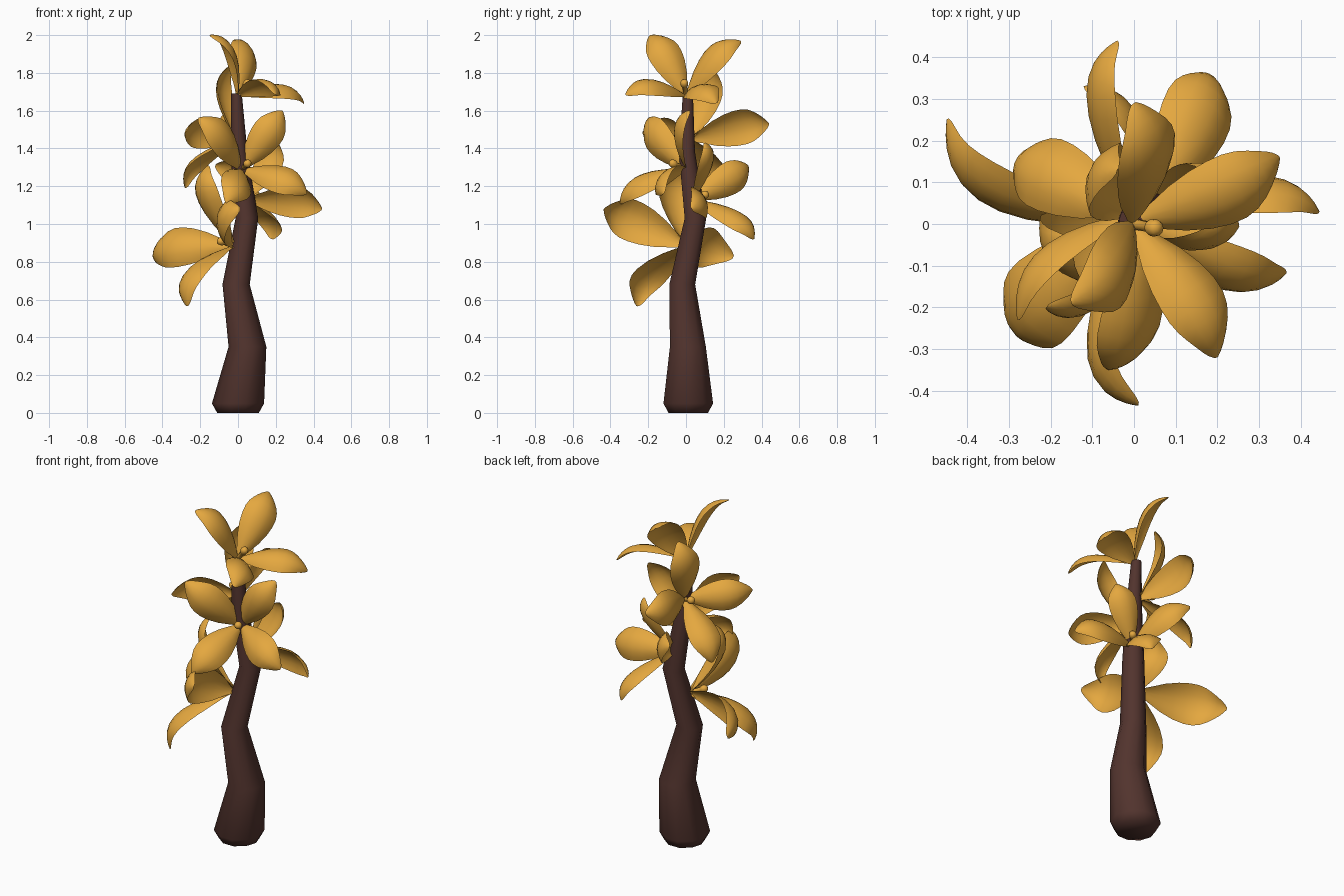
import bpy, bmesh, math
from mathutils import Vector

if "Cube" in bpy.data.objects:
    bpy.data.objects.remove(bpy.data.objects["Cube"])


def material(name, rgb):
    m = bpy.data.materials.new(name)
    m.diffuse_color = (*rgb, 1)
    m.use_nodes = True
    m.node_tree.nodes["Principled BSDF"].inputs["Base Color"].default_value = m.diffuse_color
    return m


GOLD = material("golden_petal", (0.78, 0.39, 0.05))
BARK = material("dark_brown_bark", (0.085, 0.034, 0.027))


def finish(bm, name, mat, angle):
    bmesh.ops.recalc_face_normals(bm, faces=bm.faces)
    me = bpy.data.meshes.new(name)
    bm.to_mesh(me)
    bm.free()
    me.materials.append(mat)
    ob = bpy.data.objects.new(name, me)
    bpy.context.collection.objects.link(ob)
    bpy.ops.object.select_all(action='DESELECT')
    ob.select_set(True)
    bpy.context.view_layer.objects.active = ob
    bpy.ops.object.shade_smooth_by_angle(angle=math.radians(angle))
    return ob


def loft(bm, rings):
    """Skin a list of closed vertex rings and cap both ends."""
    loops = [[bm.verts.new(p) for p in ring] for ring in rings]
    n = len(loops[0])
    for a, b in zip(loops, loops[1:]):
        for i in range(n):
            j = (i + 1) % n
            bm.faces.new((a[i], a[j], b[j], b[i]))
    bm.faces.new(loops[0][::-1])
    bm.faces.new(loops[-1])


def circle(c, r, u, v, n):
    return [c + r * (math.cos(2 * math.pi * i / n) * u + math.sin(2 * math.pi * i / n) * v)
            for i in range(n)]


# Crooked tapering trunk: x, y, z, radius
TRUNK = [(0, .012, 0, .11), (0, .012, .05, .138), (.05, .01, .35, .1),
         (-.01, -.02, .68, .072), (.047, .05, 1.03, .06),
         (.005, .005, 1.38, .045), (-.008, .01, 1.69, .028)]
bm = bmesh.new()
loft(bm, [circle(Vector((x, y, z)), r, Vector((1, 0, 0)), Vector((0, 1, 0)), 10)
          for x, y, z, r in TRUNK])
finish(bm, "trunk", BARK, 80)

# Half-width of a petal along its length (fraction, width)
OUTLINE = [(0, .012), (.08, .036), (.18, .064), (.3, .083), (.42, .091), (.54, .091),
           (.66, .083), (.77, .068), (.86, .051), (.93, .035), (.975, .021), (1, .008)]


def petal(name, base, tip, axis, arch):
    chord = tip - base
    size = chord.length / 0.4
    side = chord.cross(axis).normalized()
    # control point pushed towards the flower's face so the petal arches back
    mid = base + chord * .55 + axis * arch * chord.length
    rings = []
    for t, w in OUTLINE:
        p = base * (1 - t) ** 2 + mid * 2 * t * (1 - t) + tip * t * t
        tangent = ((mid - base) * (1 - t) + (tip - mid) * t).normalized()
        up = side.cross(tangent).normalized()
        w *= size
        us = [-1, -.8, -.5, -.2, .2, .5, .8, 1]
        # upper skin, then thin underside; edges bend away from the flower's face
        top = [p + side * w * u - up * .45 * w * u * u for u in us]
        low = [p + side * w * u - up * w * (.45 * u * u + .08 * (1 - u * u)) for u in us[-2:0:-1]]
        rings.append(top + low)
    bm = bmesh.new()
    loft(bm, rings)
    finish(bm, name, GOLD, 60)


def stamen(name, base, axis):
    u = axis.orthogonal().normalized()
    v = axis.cross(u)
    profile = [(0, .013), (.06, .013), (.064, .017), (.074, .021), (.086, .021),
               (.096, .017), (.102, .007)]
    bm = bmesh.new()
    loft(bm, [circle(base + axis * d, r, u, v, 10) for d, r in profile])
    finish(bm, name, GOLD, 60)


# Flowers: base point, how far petals arch, and four petal tips
FLOWERS = {
    "top_flower": ((0, 0, 1.68), .48, [(-.15, -.19, 2.0), (0, .29, 1.97),
                                       (.35, .16, 1.64), (.2, -.32, 1.685)]),
    "front_flower": ((.02, 0, 1.29), .46, [(.235, .02, 1.6), (.365, -.12, 1.16),
                                           (-.06, -.35, 1.11), (-.21, -.2, 1.56)]),
    "low_left_flower": ((-.025, 0, .885), .56, [(-.45, .25, .825), (-.16, -.04, 1.31),
                                                (-.27, -.26, .565), (.01, -.435, 1.08)]),
    "right_flower": ((.045, .04, 1.13), .47, [(.445, .03, 1.08), (.18, .36, .92),
                                              (-.12, .33, 1.31), (.21, .1, 1.43)]),
    "back_flower": ((-.01, .025, 1.45), .48, [(-.04, .44, 1.53), (-.28, -.23, 1.48),
                                              (-.28, .15, 1.19), (-.04, .13, 1.84)]),
}
for name, (base, arch, tips) in FLOWERS.items():
    base = Vector(base)
    tips = [Vector(t) for t in tips]
    axis = sum(((t - base).normalized() for t in tips), Vector()).normalized()
    for i, t in enumerate(tips):
        petal(f"{name}_petal_{i + 1}", base, t, axis, arch)
    stamen(f"{name}_stamen", base, axis)
